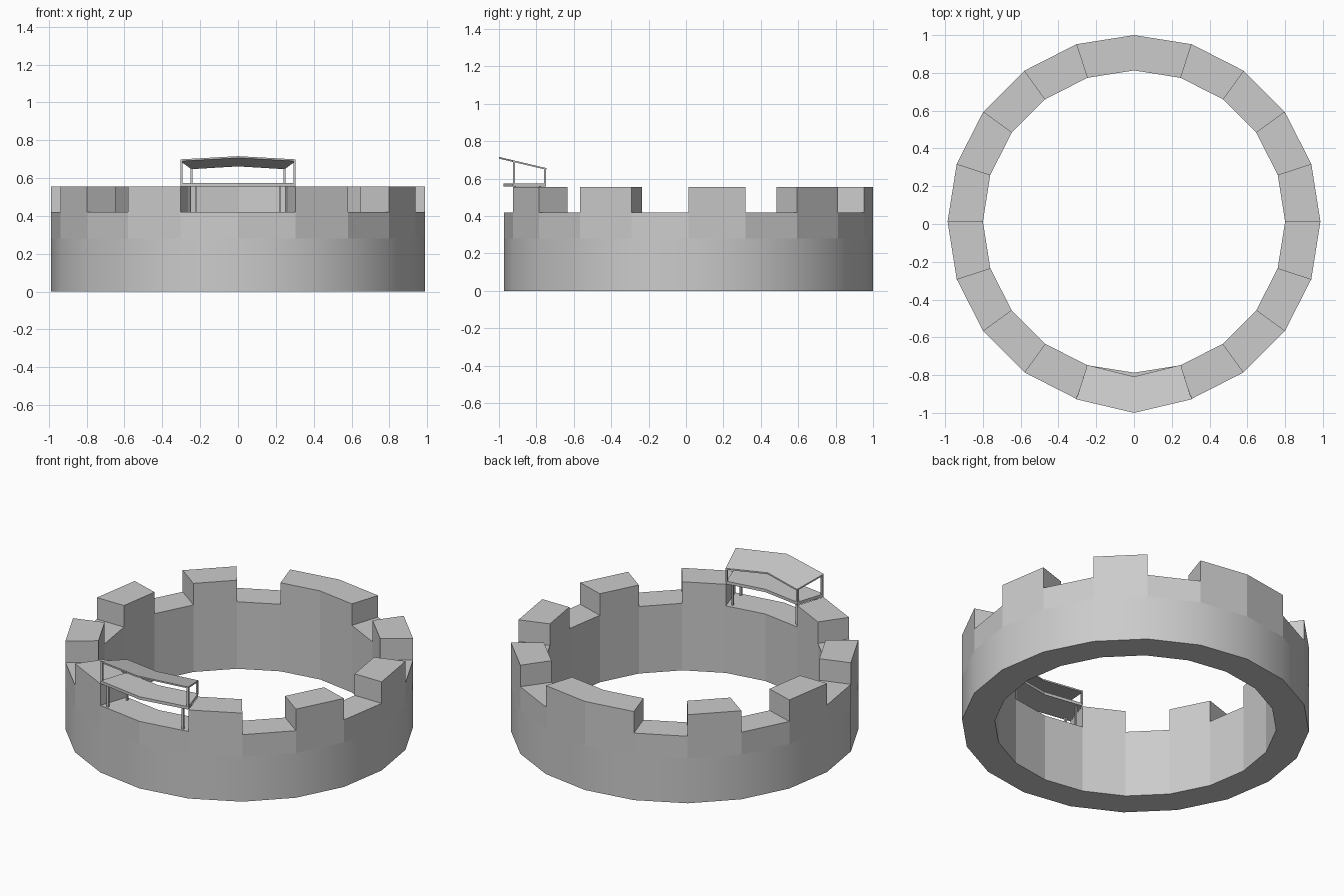
import bpy, bmesh
from math import sin, cos, radians

if "Cube" in bpy.data.objects:
    bpy.data.objects.remove(bpy.data.objects["Cube"])

CY, R_OUT, R_IN, STEP = 0.013, 0.987, 0.80, 18
Z_BAND, Z_WALL, Z_TOP = 0.28, 0.42, 0.555
# 20 segments starting at +x; mirrored about x = 0
MERLONS = {0, 2, 4, 5, 7, 9, 11, 13, 16, 18}


def finish(name, bm):
    bmesh.ops.remove_doubles(bm, verts=bm.verts, dist=1e-4)
    bmesh.ops.recalc_face_normals(bm, faces=bm.faces)
    mesh = bpy.data.meshes.new(name)
    bm.to_mesh(mesh)
    bm.free()
    obj = bpy.data.objects.new(name, mesh)
    bpy.context.collection.objects.link(obj)
    return obj


def polar(r, i, z):
    a = radians(STEP * i)
    return (r * cos(a), CY + r * sin(a), z)


def quad(bm, *pts):
    return bm.faces.new([bm.verts.new(p) for p in pts])


# Ring wall with battlements, one continuous shell
bm = bmesh.new()
for i in range(20):
    zs = [0, Z_BAND, Z_WALL] + ([Z_TOP] if i in MERLONS else [])
    for r in (R_OUT, R_IN):
        for z0, z1 in zip(zs, zs[1:]):
            f = quad(bm, polar(r, i, z0), polar(r, i + 1, z0),
                     polar(r, i + 1, z1), polar(r, i, z1))
            f.smooth = r == R_OUT and z0 == 0      # rounded lower band
    for z in (0, zs[-1]):
        quad(bm, polar(R_OUT, i, z), polar(R_OUT, i + 1, z),
             polar(R_IN, i + 1, z), polar(R_IN, i, z))
    # Merlon end faces where the height changes
    if (i in MERLONS) != ((i + 1) % 20 in MERLONS):
        quad(bm, polar(R_OUT, i + 1, Z_WALL), polar(R_IN, i + 1, Z_WALL),
             polar(R_IN, i + 1, Z_TOP), polar(R_OUT, i + 1, Z_TOP))
finish("battlement_ring", bm)


def bent_plate(name, outer, inner, z_of, thick):
    """Two-segment plate from side/middle outer and inner y values."""
    bm = bmesh.new()
    for s in (-1, 1):
        plan = [(0, outer[0]), (s * 0.305, outer[1]),
                (s * 0.247, inner[1]), (0, inner[0])]
        top = [(x, y, z_of(y)) for x, y in plan]
        low = [(x, y, z_of(y) - thick) for x, y in plan]
        quad(bm, *top)
        quad(bm, *low)
        for k in range(3):
            quad(bm, top[k], top[k + 1], low[k + 1], low[k])
    return finish(name, bm)


def roof_z(y):
    return 0.716 - 0.235 * (y + 1)


# Gate house: floor slab and tilted canopy
bent_plate("gate_floor", (-0.975, -0.926), (-0.787, -0.748), lambda y: 0.575, 0.018)
bent_plate("gate_roof", (-1.0, -0.928), (-0.808, -0.746), roof_z, 0.009)


def post(name, x, y, z0, z1, size=0.011):
    bm = bmesh.new()
    bmesh.ops.create_cube(bm, size=1)
    for v in bm.verts:
        v.co = (x + v.co.x * size, y + v.co.y * size, z0 + (v.co.z + 0.5) * (z1 - z0))
    finish(name, bm)


# Posts above and below the floor slab
for s, side in ((-1, "left"), (1, "right")):
    for x, y, tag in ((0.298, -0.92, "outer"), (0.245, -0.753, "inner")):
        post(f"{side}_{tag}_roof_post", s * x, y, 0.57, roof_z(y) - 0.006)
    for x, y, tag in ((0.26, -0.915, "outer"), (0.222, -0.78, "inner")):
        post(f"{side}_{tag}_floor_post", s * x, y, Z_WALL, 0.56)
